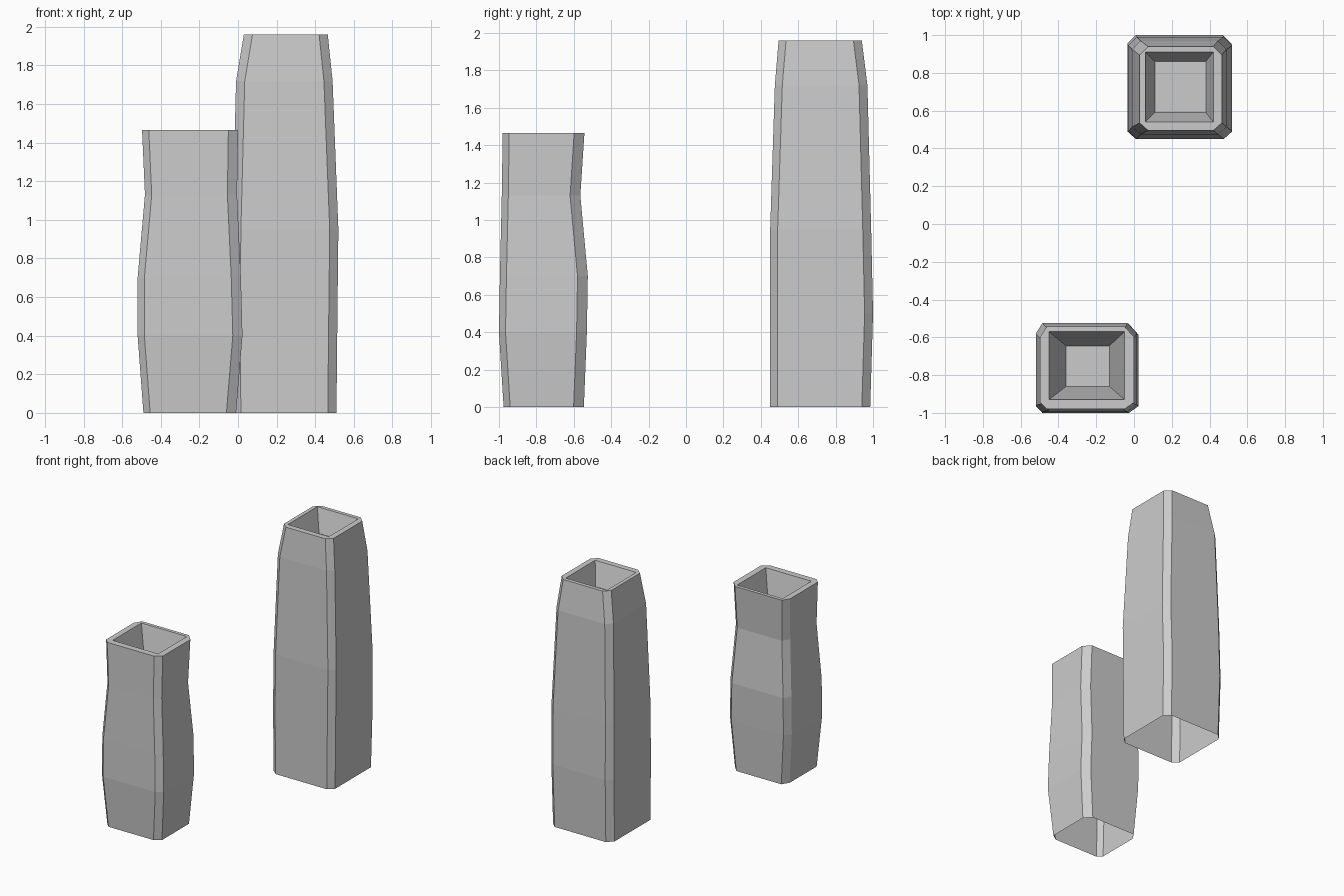
import bpy
import bmesh

cube = bpy.data.objects.get("Cube")
if cube:
    bpy.data.objects.remove(cube, do_unlink=True)

# One plain clay colour
clay = bpy.data.materials.new("grey_clay")
clay.use_nodes = True
clay.diffuse_color = (0.6, 0.6, 0.6, 1)
clay.node_tree.nodes["Principled BSDF"].inputs["Base Color"].default_value = (0.6, 0.6, 0.6, 1)


def box_ring(bm, z, x0, x1, y0, y1):
    return [bm.verts.new((x, y, z)) for x, y in ((x0, y0), (x1, y0), (x1, y1), (x0, y1))]


def cut_ring(bm, z, x0, x1, y0, y1, cuts):
    """Rectangle with cut corners; cuts are left, right, front, back."""
    l, r, f, b = cuts
    points = ((x0 + l, y0), (x1 - r, y0), (x1, y0 + f), (x1, y1 - b),
              (x1 - r, y1), (x0 + l, y1), (x0, y1 - b), (x0, y0 + f))
    return [bm.verts.new((x, y, z)) for x, y in points]


def bridge(bm, low, high):
    n = len(low)
    for i in range(n):
        j = (i + 1) % n
        bm.faces.new((low[i], low[j], high[j], high[i]))


def make_vase(name, levels, cuts, mouth, floor, depth):
    bm = bmesh.new()
    # Outer shell, open underneath
    rings = [cut_ring(bm, *level, cuts) for level in levels]
    for low, high in zip(rings, rings[1:]):
        bridge(bm, low, high)
    # Flat rim between the cut-corner outline and the square mouth
    top, z = rings[-1], levels[-1][0]
    hole = box_ring(bm, z, *mouth)
    for i in range(4):
        j = (i + 1) % 4
        a, b, c = top[2 * i], top[2 * i + 1], top[(2 * i + 2) % 8]
        bm.faces.new((a, b, hole[j], hole[i]))
        bm.faces.new((b, c, hole[j]))
    # Tapered well and its floor
    base = box_ring(bm, z - depth, *floor)
    bridge(bm, hole, base)
    bm.faces.new(base)
    mesh = bpy.data.meshes.new(name)
    bm.to_mesh(mesh)
    bm.free()
    mesh.materials.append(clay)
    obj = bpy.data.objects.new(name, mesh)
    bpy.context.collection.objects.link(obj)
    return obj


# Each level: height, left-right extent, front-back extent
make_vase("tall_vase", [
    (0.00, -0.03, 0.51, 0.45, 0.985),
    (0.50, -0.035, 0.515, 0.45, 1.00),
    (0.95, -0.03, 0.52, 0.45, 0.99),
    (1.72, -0.01, 0.49, 0.475, 0.97),
    (1.96, 0.03, 0.465, 0.495, 0.94),
], (0.045, 0.045, 0.04, 0.045), (0.06, 0.42, 0.54, 0.91), (0.11, 0.38, 0.59, 0.86), 0.18)

make_vase("short_vase", [
    (0.00, -0.49, -0.01, -0.975, -0.546),
    (0.40, -0.52, 0.023, -1.00, -0.53),
    (0.70, -0.52, 0.015, -0.995, -0.525),
    (1.13, -0.482, -0.005, -0.985, -0.565),
    (1.465, -0.497, 0.00, -0.98, -0.543),
], (0.035, 0.05, 0.035, 0.055), (-0.45, -0.05, -0.93, -0.57), (-0.36, -0.13, -0.86, -0.645), 0.35)
